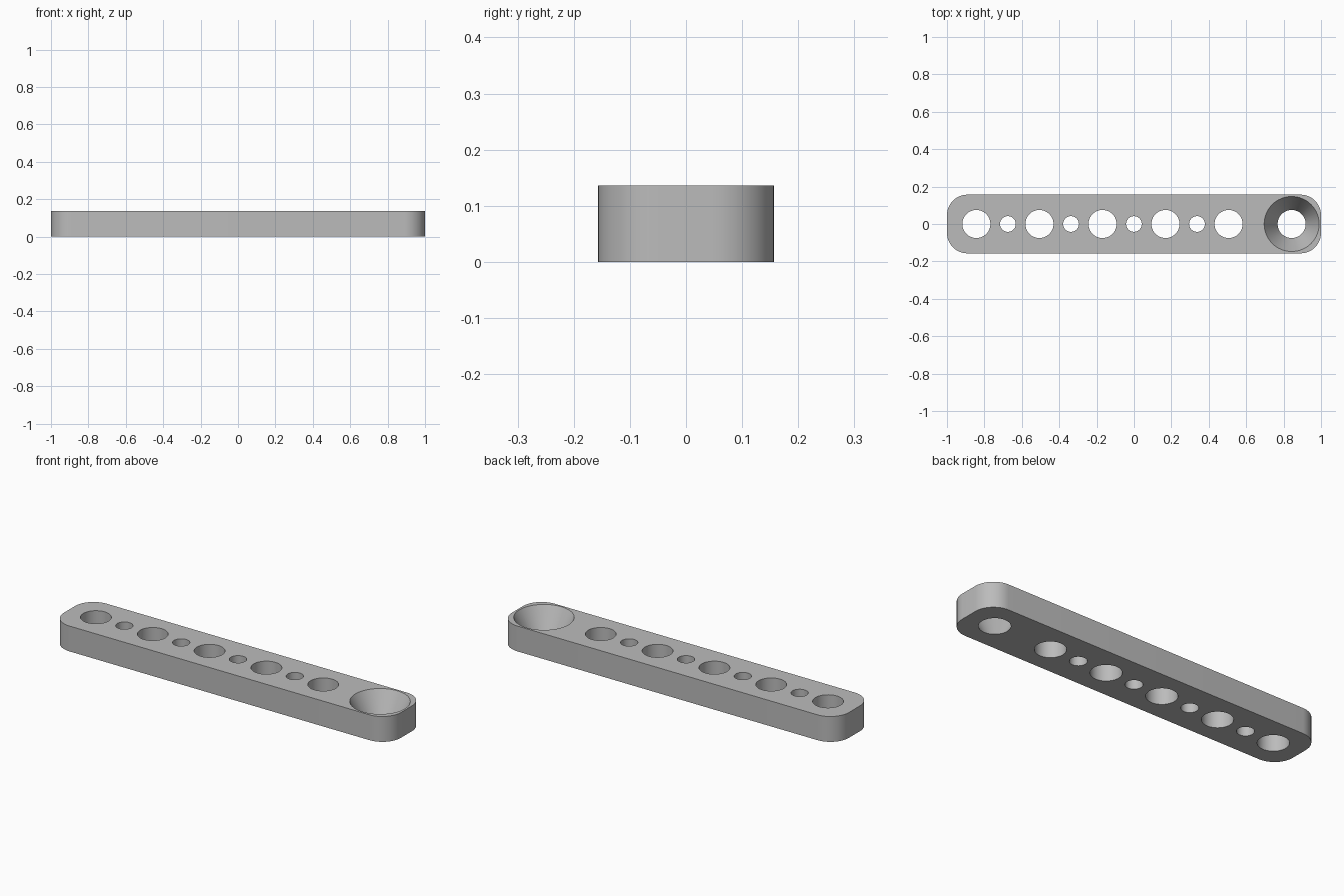
import bpy
import bmesh
import math

cube = bpy.data.objects.get("Cube")
if cube:
    bpy.data.objects.remove(cube, do_unlink=True)

LENGTH, WIDTH, HEIGHT = 2.0, 0.314, 0.136
CORNER = 0.11
PITCH = 0.1686

grey = bpy.data.materials.new("plain grey")
grey.use_nodes = True
colour = (0.5, 0.5, 0.5, 1)
grey.diffuse_color = colour
grey.node_tree.nodes["Principled BSDF"].inputs["Base Color"].default_value = colour


def make_object(name, bm):
    mesh = bpy.data.meshes.new(name)
    bm.to_mesh(mesh)
    bm.free()
    mesh.materials.append(grey)
    obj = bpy.data.objects.new(name, mesh)
    bpy.context.collection.objects.link(obj)
    return obj


# Bar with rounded vertical corners
bm = bmesh.new()
bmesh.ops.create_cube(bm, size=1)
for v in bm.verts:
    v.co = (v.co.x * LENGTH, v.co.y * WIDTH, (v.co.z + 0.5) * HEIGHT)
uprights = [e for e in bm.edges
            if abs(e.verts[0].co.z - e.verts[1].co.z) > HEIGHT / 2]
bmesh.ops.bevel(bm, geom=uprights, offset=CORNER, segments=12,
                profile=0.5, affect='EDGES')
bar = make_object("drilled_bar", bm)


# Cutters whose radii are exact at the bottom and top faces of the bar
def add_hole(bm, x, bottom, top):
    slope = (top - bottom) / HEIGHT
    extra = 0.02
    made = bmesh.ops.create_cone(
        bm, cap_ends=True, segments=64,
        radius1=bottom - slope * extra, radius2=top + slope * extra,
        depth=HEIGHT + 2 * extra)
    bmesh.ops.translate(bm, verts=made["verts"], vec=(x, 0, HEIGHT / 2))


bm = bmesh.new()
# Large holes, the last one flared into a cone
for i in range(-5, 6, 2):
    add_hole(bm, i * PITCH, 0.075, 0.147 if i == 5 else 0.075)
# Small holes between the large ones
for i in range(-4, 3, 2):
    add_hole(bm, i * PITCH, 0.042, 0.042)
cutter = make_object("hole_cutter", bm)
cutter.hide_render = True

# Drill the bar, then discard the cutter
cut = bar.modifiers.new("holes", 'BOOLEAN')
cut.operation = 'DIFFERENCE'
cut.solver = 'EXACT'
cut.object = cutter
bpy.ops.object.select_all(action='DESELECT')
bpy.context.view_layer.objects.active = bar
bar.select_set(True)
bpy.ops.object.modifier_apply(modifier=cut.name)
bpy.data.objects.remove(cutter, do_unlink=True)
bpy.ops.object.shade_smooth_by_angle(angle=math.radians(30))
